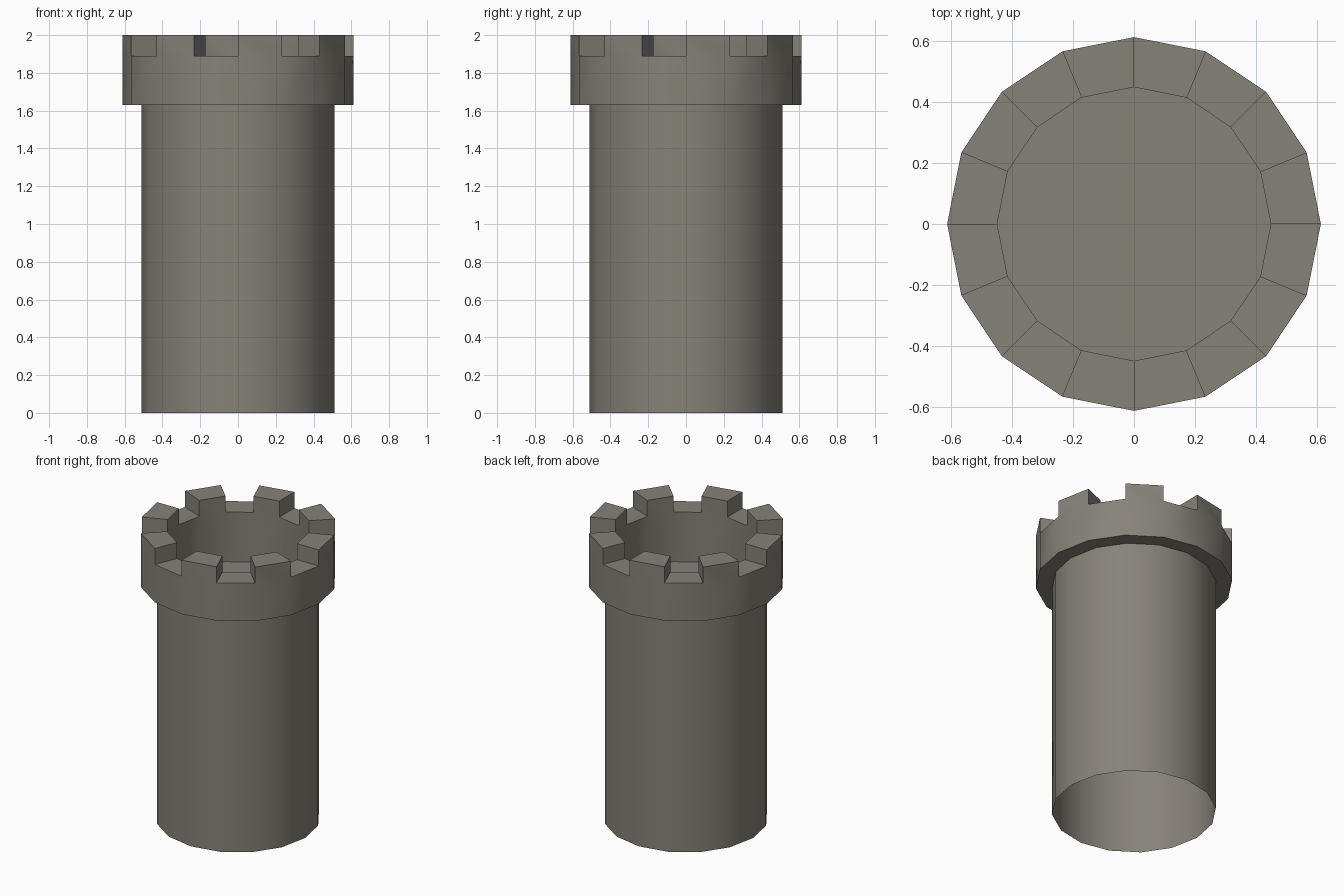
import bpy, bmesh, math

if "Cube" in bpy.data.objects:
    bpy.data.objects.remove(bpy.data.objects["Cube"])

SIDES = 16
stone = bpy.data.materials.new("grey stone")
stone.diffuse_color = (0.24, 0.225, 0.19, 1)
stone.use_nodes = True
stone.node_tree.nodes["Principled BSDF"].inputs["Base Color"].default_value = stone.diffuse_color


def ring(bm, radius, z):
    step = 2 * math.pi / SIDES
    return [bm.verts.new((radius * math.cos(i * step), radius * math.sin(i * step), z))
            for i in range(SIDES)]


def bridge(bm, a, b):
    return [bm.faces.new((a[i], a[(i + 1) % SIDES], b[(i + 1) % SIDES], b[i]))
            for i in range(SIDES)]


def finish(bm, name):
    mesh = bpy.data.meshes.new(name)
    bm.normal_update()
    bm.to_mesh(mesh)
    bm.free()
    mesh.materials.append(stone)
    obj = bpy.data.objects.new(name, mesh)
    bpy.context.collection.objects.link(obj)
    bpy.ops.object.select_all(action='DESELECT')
    obj.select_set(True)
    bpy.context.view_layer.objects.active = obj
    bpy.ops.object.shade_smooth_by_angle(angle=math.radians(30))


# Tower shaft: a plain tube, open underneath
bm = bmesh.new()
bridge(bm, ring(bm, 0.51, 0), ring(bm, 0.51, 1.63))
finish(bm, "tower_shaft")

# Battlement: overhanging ledge, outer wall, walkway rim, inner wall and floor
bm = bmesh.new()
profile = [(0.51, 1.63), (0.612, 1.63), (0.612, 1.89), (0.448, 1.89), (0.448, 1.55)]
rings = [ring(bm, r, z) for r, z in profile]
bands = [bridge(bm, a, b) for a, b in zip(rings, rings[1:])]
bm.faces.new(rings[-1])

# Merlons: every second rim segment raised
raised = bmesh.ops.extrude_discrete_faces(bm, faces=bands[2][::2])["faces"]
for face in raised:
    for v in face.verts:
        v.co.z = 2.0
finish(bm, "battlement")
